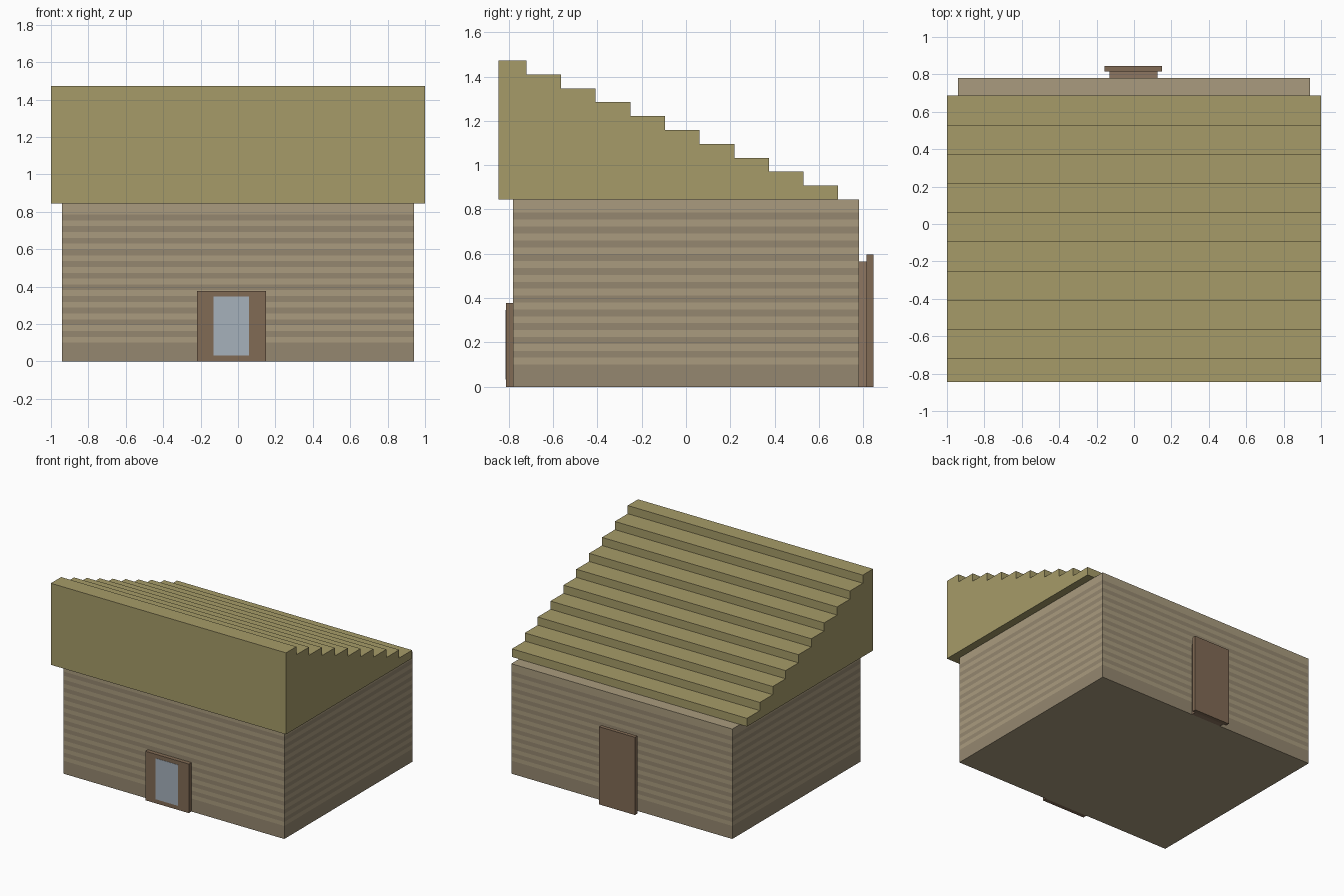
import bpy, bmesh

if "Cube" in bpy.data.objects:
    bpy.data.objects.remove(bpy.data.objects["Cube"])


def material(name, color):
    m = bpy.data.materials.new(name)
    m.diffuse_color = (*color, 1)
    m.use_nodes = True
    m.node_tree.nodes["Principled BSDF"].inputs["Base Color"].default_value = m.diffuse_color
    return m


WALL = material("wall_light", (0.40, 0.33, 0.21))
GROOVE = material("wall_dark", (0.30, 0.245, 0.16))
ROOF = material("roof", (0.38, 0.33, 0.14))
WOOD = material("wood", (0.22, 0.145, 0.09))
TRIM = material("trim", (0.27, 0.18, 0.12))
GLASS = material("glass", (0.38, 0.44, 0.50))


def finish(bm, name, *mats):
    mesh = bpy.data.meshes.new(name)
    bmesh.ops.recalc_face_normals(bm, faces=bm.faces)
    bm.to_mesh(mesh)
    bm.free()
    for m in mats:
        mesh.materials.append(m)
    ob = bpy.data.objects.new(name, mesh)
    bpy.context.collection.objects.link(ob)
    return ob


def box_bm(lo, hi):
    bm = bmesh.new()
    bmesh.ops.create_cube(bm, size=1)
    for v in bm.verts:
        v.co = [hi[i] if v.co[i] > 0 else lo[i] for i in range(3)]
    return bm


def box(name, lo, hi, mat):
    return finish(box_bm(lo, hi), name, mat)


# Walls with horizontal clapboard stripes
WALL_TOP, PITCH, FIRST = 0.845, 0.0623, 0.10
bm = box_bm((-0.94, -0.78, 0), (0.94, 0.78, WALL_TOP))
for k in range(23):
    bmesh.ops.bisect_plane(bm, geom=bm.verts[:] + bm.edges[:] + bm.faces[:],
                           plane_co=(0, 0, FIRST + k * PITCH / 2), plane_no=(0, 0, 1))
for f in bm.faces:
    z = f.calc_center_median().z
    dark = z < FIRST or (z < 0.8 and int((z - FIRST) / (PITCH / 2)) % 2 == 1)
    f.material_index = int(dark and abs(f.normal.z) < 0.5)
finish(bm, "walls", WALL, GROOVE)

# Stepped shed roof: one stair profile extruded sideways
STEPS, TOP, RUN = 10, 1.472, 0.1563
rise = (TOP - WALL_TOP) / STEPS
profile = [(-0.845, WALL_TOP), (-0.845, TOP)]
for i in range(STEPS):
    y = -0.72 + i * RUN
    profile += [(y, TOP - i * rise), (y, TOP - (i + 1) * rise)]
bm = bmesh.new()
face = bm.faces.new([bm.verts.new((-1, y, z)) for y, z in profile])
ext = bmesh.ops.extrude_face_region(bm, geom=[face])
bmesh.ops.translate(bm, vec=(2, 0, 0),
                    verts=[g for g in ext["geom"] if isinstance(g, bmesh.types.BMVert)])
finish(bm, "roof", ROOF)

# Front window frame and pane
box("window_frame", (-0.22, -0.812, 0), (0.15, -0.78, 0.377), WOOD)
box("window_pane", (-0.13, -0.814, 0.032), (0.06, -0.81, 0.347), GLASS)

# Back door: surround and slab
box("door_surround", (-0.13, 0.78, 0), (0.125, 0.815, 0.565), TRIM)
box("door_slab", (-0.157, 0.815, 0), (0.15, 0.845, 0.597), WOOD)
